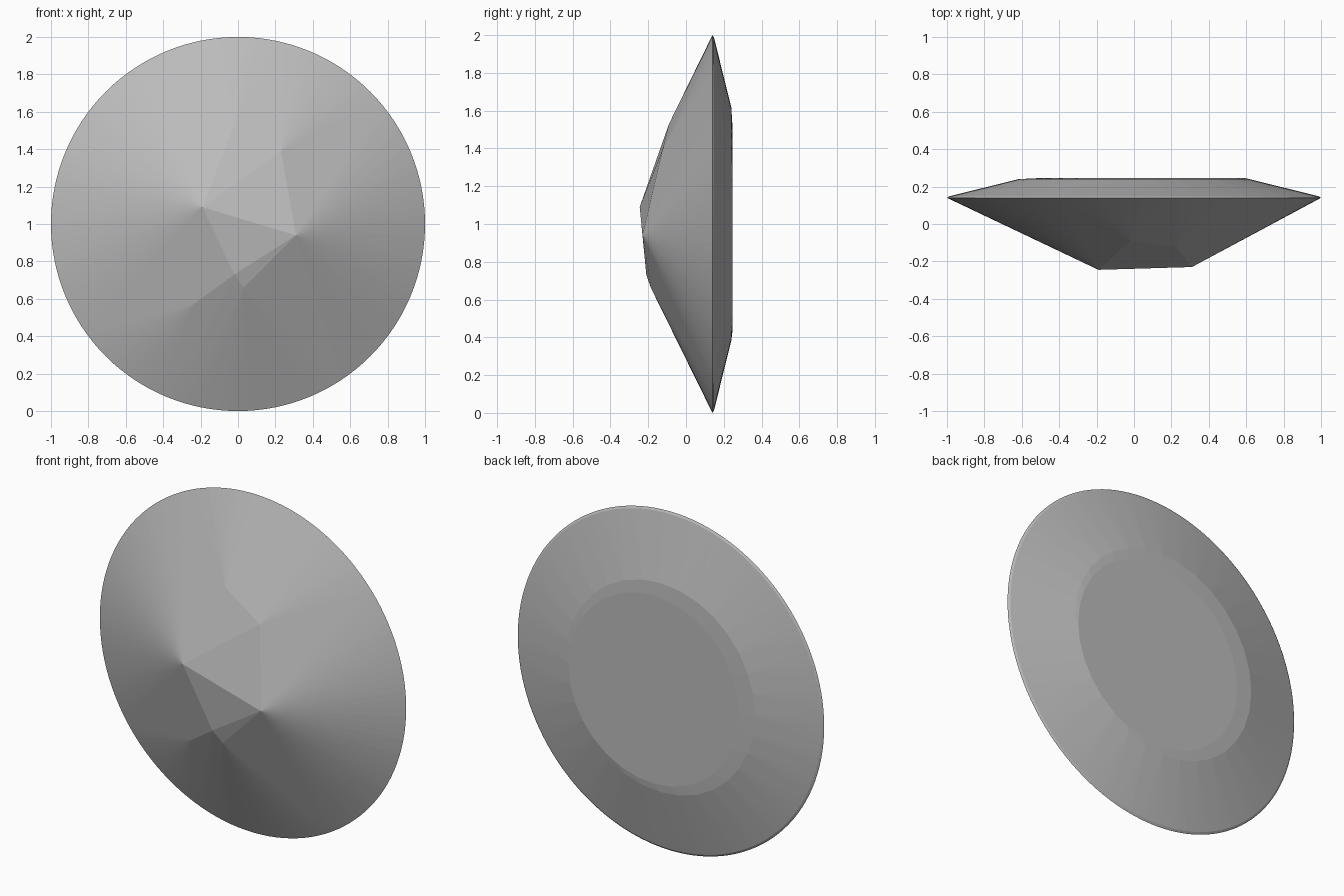
import bpy
import bmesh
from math import sin, cos, pi
from mathutils import Vector

cube = bpy.data.objects.get("Cube")
if cube:
    bpy.data.objects.remove(cube, do_unlink=True)

# Single plain grey stone material
stone = bpy.data.materials.new("grey_stone")
stone.use_nodes = True
GREY = (0.5, 0.5, 0.5, 1.0)
stone.diffuse_color = GREY
bsdf = next(n for n in stone.node_tree.nodes if n.type == "BSDF_PRINCIPLED")
bsdf.inputs["Base Color"].default_value = GREY
bsdf.inputs["Roughness"].default_value = 0.8


def add_ring(bm, radius, y, count, cx=0.0, cz=1.0):
    """Add a ring of points facing along y."""
    for i in range(count):
        a = 2 * pi * i / count
        bm.verts.new((cx + radius * cos(a), y, cz + radius * sin(a)))


bm = bmesh.new()

# Sharp round rim with a narrow bevel behind it
add_ring(bm, 1.0, 0.14, 128)
add_ring(bm, 0.988, 0.148, 128)

# Back plateau: bevel edge and slightly off-centre flat disc
add_ring(bm, 0.617, 0.24, 32)
add_ring(bm, 0.555, 0.245, 32, 0.04, 0.98)

# Irregular corners of the faceted front
corners = [
    (-0.19, -0.245, 1.09),
    (0.31, -0.23, 0.94),
    (-0.02, -0.21, 0.73),
    (0.03, -0.185, 0.66),
    (0.23, -0.125, 1.39),
    (-0.02, -0.09, 1.53),
    (-0.157, -0.228, 1.0),
    (-0.24, -0.1, 0.57),
]
for corner in corners:
    bm.verts.new(Vector(corner))

# Wrap the points in one convex, cut-stone skin
hull = bmesh.ops.convex_hull(bm, input=bm.verts)
spare = {g for g in hull["geom_interior"] + hull["geom_unused"]
         if isinstance(g, bmesh.types.BMVert)}
bmesh.ops.delete(bm, geom=list(spare), context="VERTS")
bmesh.ops.dissolve_limit(bm, angle_limit=0.004, verts=bm.verts, edges=bm.edges)
bmesh.ops.recalc_face_normals(bm, faces=bm.faces)

mesh = bpy.data.meshes.new("faceted_disc")
bm.to_mesh(mesh)
bm.free()
mesh.materials.append(stone)
disc = bpy.data.objects.new("faceted_disc", mesh)
bpy.context.collection.objects.link(disc)
